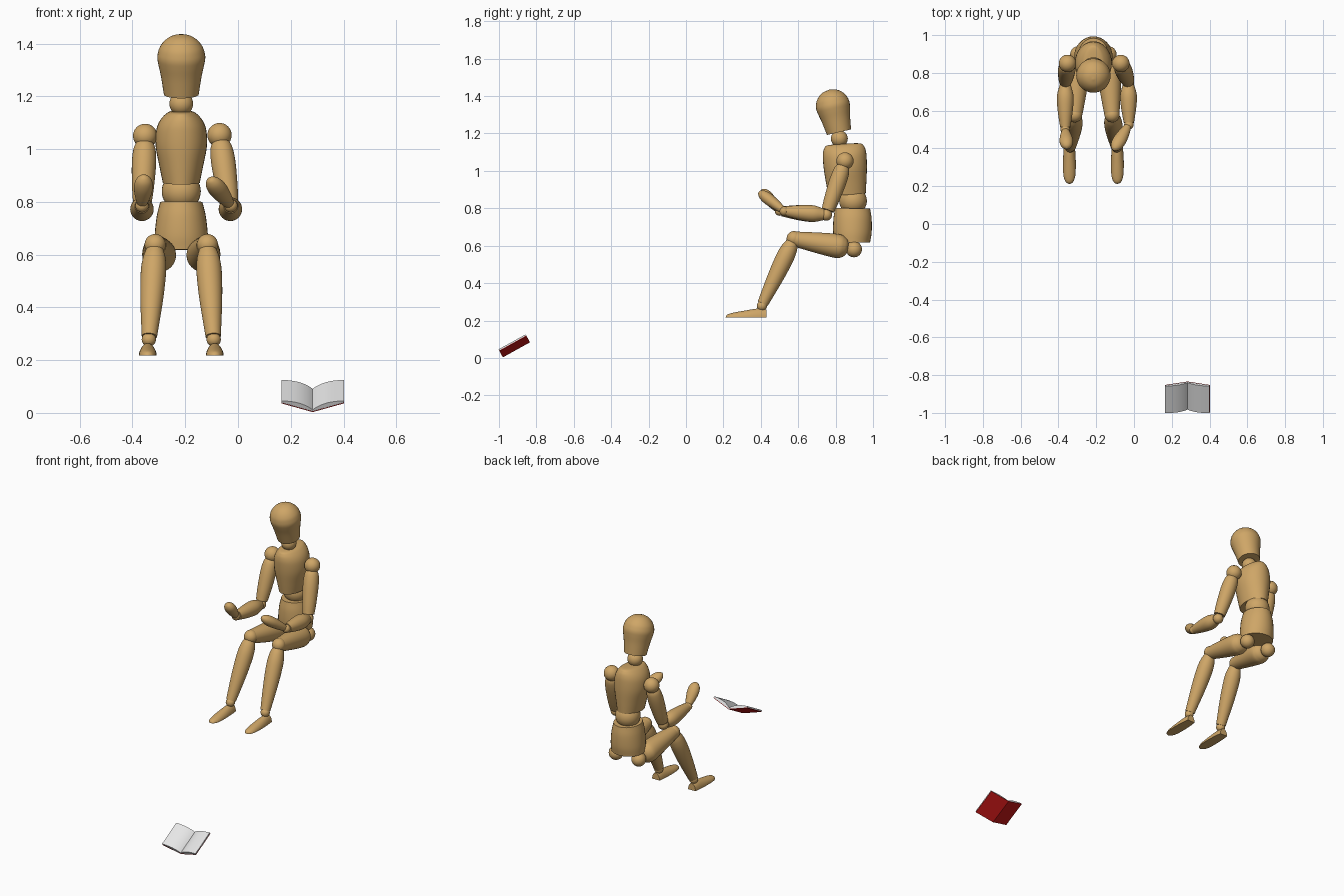
import bpy, bmesh, math
from mathutils import Vector, Matrix

if "Cube" in bpy.data.objects:
    bpy.data.objects.remove(bpy.data.objects["Cube"])


def material(name, rgb):
    m = bpy.data.materials.new(name)
    m.diffuse_color = (*rgb, 1)
    m.use_nodes = True
    m.node_tree.nodes["Principled BSDF"].inputs["Base Color"].default_value = m.diffuse_color
    return m


WOOD = material("warm wood", (0.62, 0.38, 0.135))
RED = material("red cover", (0.55, 0.008, 0.008))
PAPER = material("paper white", (0.8, 0.8, 0.8))
CX = -0.215  # centre line of the figure


def finish(name, bm, mat):
    bmesh.ops.remove_doubles(bm, verts=bm.verts, dist=1e-5)
    bmesh.ops.recalc_face_normals(bm, faces=bm.faces)
    me = bpy.data.meshes.new(name)
    bm.to_mesh(me)
    bm.free()
    me.materials.append(mat)
    ob = bpy.data.objects.new(name, me)
    bpy.context.collection.objects.link(ob)
    bpy.ops.object.select_all(action='DESELECT')
    ob.select_set(True)
    bpy.context.view_layer.objects.active = ob
    bpy.ops.object.shade_smooth_by_angle(angle=math.radians(35))
    return ob


def smooth_profile(points, steps=5):
    """Catmull-Rom curve through (t, rx, ry) points."""
    p = [Vector((q[0], q[1], q[-1])) for q in points]
    p = [2 * p[0] - p[1]] + p + [2 * p[-1] - p[-2]]
    out = []
    for i in range(1, len(p) - 2):
        a, b, c, d = p[i - 1:i + 3]
        for k in range(steps):
            t = k / steps
            out.append(0.5 * (2 * b + (c - a) * t + (2 * a - 5 * b + 4 * c - d) * t * t
                              + (3 * b - a - 3 * c + d) * t ** 3))
    return out + [p[-2]]


def turned(name, a, b, points, flat=False, n=32):
    """Turned part along the axis a-b; radii may differ in width and depth."""
    a, b = Vector(a), Vector(b)
    z = (b - a).normalized()
    x = (Vector((1, 0, 0)) - z * z.x).normalized()
    y = z.cross(x)
    bm = bmesh.new()
    rings = []
    for t, rx, ry in smooth_profile(points):
        ring = []
        for i in range(n):
            ang = 2 * math.pi * i / n
            v = math.sin(ang) * max(ry, 0)
            if flat:
                v = max(v, 0)
            ring.append(bm.verts.new(a.lerp(b, t) + x * math.cos(ang) * max(rx, 0) + y * v))
        rings.append(ring)
    for r, s in zip(rings, rings[1:]):
        for i in range(n):
            j = (i + 1) % n
            bm.faces.new((r[i], r[j], s[j], s[i]))
    if points[0][1] > 0:
        bm.faces.new(rings[0])
    if points[-1][1] > 0:
        bm.faces.new(rings[-1])
    return finish(name, bm, WOOD)


def ball(name, c, r):
    bm = bmesh.new()
    bmesh.ops.create_uvsphere(bm, u_segments=32, v_segments=20, radius=r,
                              matrix=Matrix.Translation(c))
    return finish(name, bm, WOOD)


# Head, neck and body
turned("head", (CX, .818, 1.207), (CX, .7655, 1.434),
       [(0, .066), (.3, .077), (.5, .087), (.61, .091), (.7, .0885), (.8, .08),
        (.9, .061), (.97, .035), (1, 0)])
ball("neck", (CX, .82, 1.172), .045)
turned("chest", (CX, .861, .872), (CX, .844, 1.146),
       [(0, .07, .1), (.25, .084, .108), (.5, .097, .115), (.7, .096, .117),
        (.83, .086, .115), (.93, .066, .106), (.985, .042, .085), (1, 0, 0)])
ball("waist", (CX, .893, .84), .074)
turned("pelvis", (CX, .889, .618), (CX, .891, .80),
       [(0, .1, .095), (.3, .101, .103), (.7, .093, .102), (1, .08, .093)])

# Legs, mirrored about the centre line
for s, side in ((-1, "left"), (1, "right")):
    def at(dx, y, z):
        return (CX + s * dx, y, z)
    knee, ankle = at(.099, .578, .638), at(.121, .41, .29)
    ball(side + "_hip_ball", at(.08, .898, .581), .043)
    turned(side + "_thigh", at(.08, .87, .588), at(.098, .58, .636),
           [(0, 0), (.03, .035), (.1, .055), (.22, .064), (.55, .056), (1, .04)])
    ball(side + "_knee_ball", knee, .04)
    turned(side + "_shin", knee, ankle,
           [(.06, .033), (.15, .043), (.3, .048), (.6, .043), (1, .029)])
    ball(side + "_ankle_ball", at(.123, .406, .278), .027)
    turned(side + "_foot", at(.127, .43, .217), at(.127, .211, .217),
           [(0, .026, .042), (.2, .031, .047), (.5, .034, .037), (.8, .031, .025),
            (.95, .019, .015), (1, 0, 0)], flat=True)

# Arms, each in its own pose
ARMS = {
    "left": ((-.352, .85, 1.05), (-.364, .75, .765), (-.364, .5, .785), (-.355, .402, .9)),
    "right": ((-.07, .85, 1.053), (-.03, .75, .765), (-.027, .525, .785), (-.108, .39, .888)),
}
for side, (shoulder, elbow, wrist, tip) in ARMS.items():
    ball(side + "_shoulder_ball", shoulder, .046)
    turned(side + "_upper_arm", shoulder, elbow,
           [(.08, .03), (.18, .042), (.38, .046), (.7, .041), (.92, .034)])
    ball(side + "_elbow_ball", elbow, .031)
    turned(side + "_forearm", elbow, wrist,
           [(.06, .03), (.3, .044), (.6, .04), (.95, .027)])
    ball(side + "_wrist_ball", wrist, .025)
    turned(side + "_hand", wrist, tip,
           [(.05, .018, .018), (.3, .029, .026), (.6, .036, .031), (.82, .031, .027),
            (.95, .017, .015), (1, 0, 0)])


# Open book lying tilted on the floor
def book_part(name, lower, upper, length, inset, mat):
    """Prism between two cross-section curves, extruded along the spine."""
    tilt = math.radians(29)
    u = Vector((0, math.cos(tilt), math.sin(tilt)))
    nrm = Vector((0, -math.sin(tilt), math.cos(tilt)))
    org = Vector((.283, -.979, .003))
    bm = bmesh.new()
    rows = []
    for d in (inset, length - inset):
        rows.append([[bm.verts.new(org + Vector((x, 0, 0)) + nrm * h + u * d) for x, h in c]
                     for c in (lower, upper)])
    (l0, u0), (l1, u1) = rows
    for i in range(len(lower) - 1):
        j = i + 1
        for q in ((l0[i], l0[j], l1[j], l1[i]), (u0[i], u0[j], u1[j], u1[i]),
                  (l0[i], l0[j], u0[j], u0[i]), (l1[i], l1[j], u1[j], u1[i])):
            bm.faces.new(q)
    for k in (0, -1):
        bm.faces.new((l0[k], u0[k], u1[k], l1[k]))
    return finish(name, bm, mat)


ts = [i / 12 for i in range(-12, 13)]


def vee(half, lift):
    return [(t * half, abs(t) * .038 * half / .119 + lift) for t in ts]


def bulge(t):
    return .012 * math.sin(math.pi * abs(t) ** .8) + .002 * abs(t)


pages = [(x, h + bulge(t)) for t, (x, h) in zip(ts, vee(.118, .009))]
book_part("book_cover", vee(.119, 0), vee(.119, .003), .166, 0, RED)
book_part("book_pages", vee(.118, .003), pages, .166, .001, PAPER)
